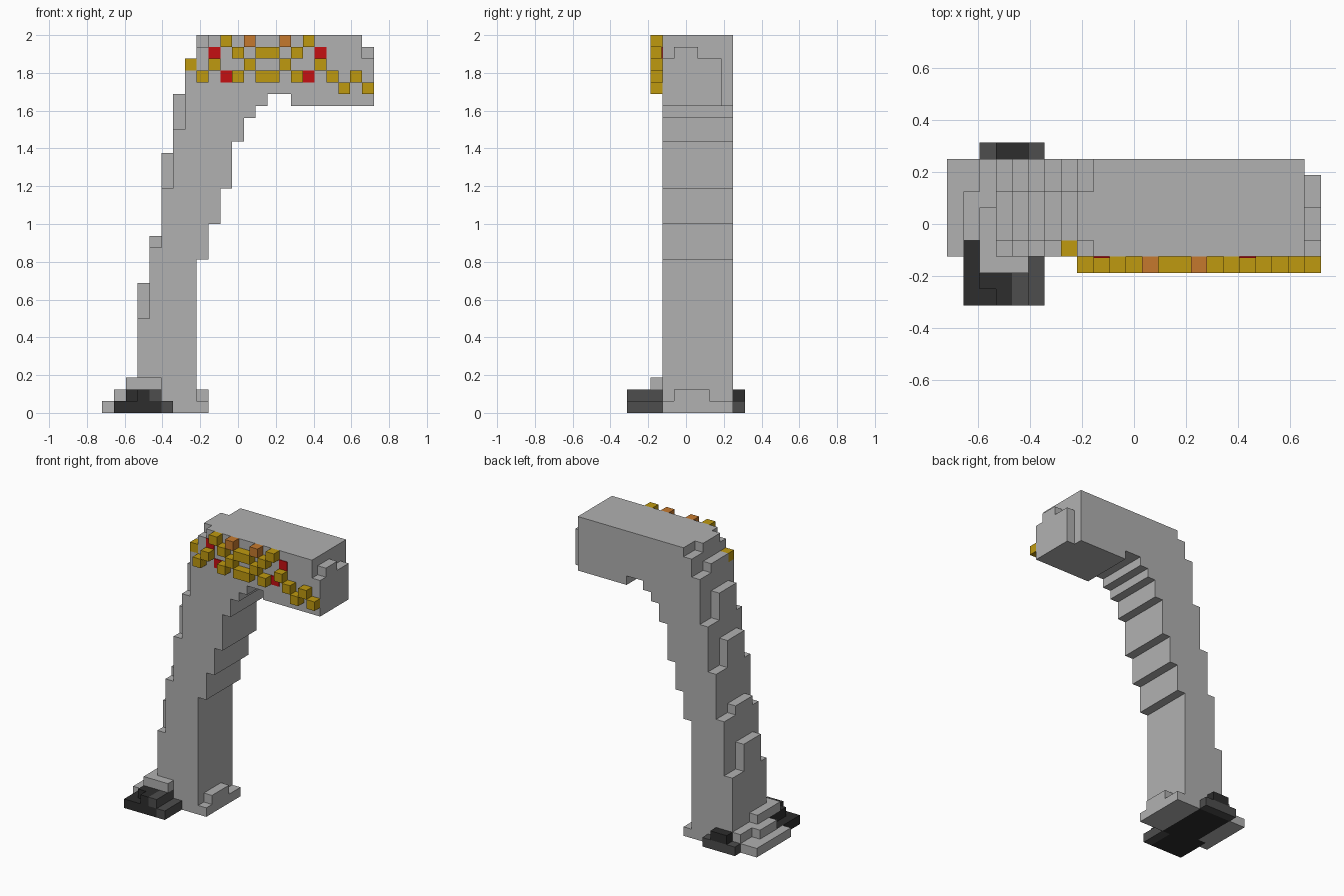
import bpy
import bmesh
from mathutils import Vector

U = 1 / 16                                # size of one block
ORIGIN = Vector((-11.5, -5, 0))           # grid corner, in blocks

cube = bpy.data.objects.get("Cube")
if cube:
    bpy.data.objects.remove(cube, do_unlink=True)


def make_material(name, r, g, b):
    mat = bpy.data.materials.new(name)
    mat.use_nodes = True
    mat.diffuse_color = (r, g, b, 1)
    mat.node_tree.nodes["Principled BSDF"].inputs["Base Color"].default_value = (r, g, b, 1)
    return mat


grey = make_material("light grey", .44, .44, .44)
gold = make_material("gold", .52, .32, .005)
orange = make_material("copper orange", .56, .19, .027)
red = make_material("red", .56, .005, .006)
charcoal = make_material("charcoal", .075, .075, .075)
black = make_material("black", .026, .026, .026)


def finish(name, bm, mat):
    bmesh.ops.recalc_face_normals(bm, faces=bm.faces)
    mesh = bpy.data.meshes.new(name)
    bm.to_mesh(mesh)
    bm.free()
    mesh.materials.append(mat)
    obj = bpy.data.objects.new(name, mesh)
    bpy.context.collection.objects.link(obj)
    return obj


def boxes(name, mat, *spans):
    """One object made of boxes, each given by grid ranges in x, y and z."""
    bm = bmesh.new()
    for span in spans:
        low = Vector([s[0] for s in span])
        high = Vector([s[1] for s in span])
        verts = bmesh.ops.create_cube(bm, size=1)["verts"]
        for v in verts:
            size = high - low
            offset = Vector([c * s for c, s in zip(v.co, size)])
            v.co = ((low + high) / 2 + offset + ORIGIN) * U
    return finish(name, bm, mat)


def extruded_profile(name, mat, points, front, back):
    bm = bmesh.new()
    verts = [bm.verts.new((Vector((x, front, z)) + ORIGIN) * U) for x, z in points]
    face = bm.faces.new(verts)
    made = bmesh.ops.extrude_face_region(bm, geom=[face])["geom"]
    moved = [g for g in made if isinstance(g, bmesh.types.BMVert)]
    bmesh.ops.translate(bm, verts=moved, vec=(0, (back - front) * U, 0))
    return finish(name, bm, mat)


def stairs(x, heights):
    points = []
    for step, z in enumerate(heights):
        points += [(x + step, z), (x + step + 1, z)]
    return points


# Leaning stepped column and overhanging arm
body = (3, 9)
middle = (4, 7)
inner_steps = [13, 16, 19, 23, 25, 26, 27]
outer_steps = [8, 14, 19, 24, 29, 31, 32]
outline = [(3, 1), (6, 1), (6, 0), (8, 0)] + stairs(8, inner_steps)
outline += [(16, 27), (16, 26), (22, 26), (22, 32)]
outline += reversed(stairs(3, outer_steps))
extruded_profile("column_and_arm", grey, outline, *body)

# Raised ribs standing on the outer ledges
rib_tops = [11, 15, 22, 27, 30, 32]
boxes("outer_ribs", grey, *[((3 + n, 4 + n), middle, (low, top))
                            for n, (low, top) in enumerate(zip(outer_steps, rib_tops))])

# Cap on the end of the arm
boxes("arm_end_cap", grey,
      ((22, 23), (3, 8), (26, 30)),
      ((22, 23), (4, 6), (30, 31)))

# Stepped grey footing
boxes("inner_footing", grey,
      ((8, 9), body, (0, 1)),
      ((8, 9), middle, (1, 2)))
boxes("outer_footing", grey,
      ((0, 1), body, (0, 1)),
      ((1, 2), (4, 9), (0, 1)),
      ((1, 2), middle, (1, 2)),
      ((2, 3), (4, 9), (1, 2)),
      ((2, 5), (2, 6), (2, 3)))

# Dark foot
boxes("sole", black,
      ((1, 2), (0, 4), (0, 1)),
      ((2, 5), (0, 9), (0, 1)),
      ((5, 6), (3, 9), (0, 1)))
boxes("toe", black,
      ((2, 3), (1, 4), (1, 2)),
      ((3, 4), (0, 3), (1, 2)))
boxes("toe_side", charcoal,
      ((4, 5), (0, 3), (1, 2)),
      ((5, 6), (0, 3), (0, 1)))
boxes("heel", charcoal, ((2, 6), (9, 10), (0, 1)))
boxes("heel_top", black, ((3, 5), (9, 10), (1, 2)))

# Ornament on the front: raised studs and flat red tiles
pattern = ["..G.O..O.G.....",
           ".R.G.GG.G.R....",
           ".G..G..G..G....",
           "G.RG.GG.GR.G.G.",
           "............G.G"]
cells = {"G": [], "O": [], "R": []}
for row, line in enumerate(pattern):
    for column, mark in enumerate(line):
        if mark in cells:
            x, z = 8 + column, 31 - row
            front = 2.92 if mark == "R" else 2
            cells[mark].append(((x, x + 1), (front, 3), (z, z + 1)))
cells["G"].append(((7, 8), (3, 4), (29, 30)))
boxes("gold_studs", gold, *cells["G"])
boxes("copper_studs", orange, *cells["O"])
boxes("red_tiles", red, *cells["R"])
